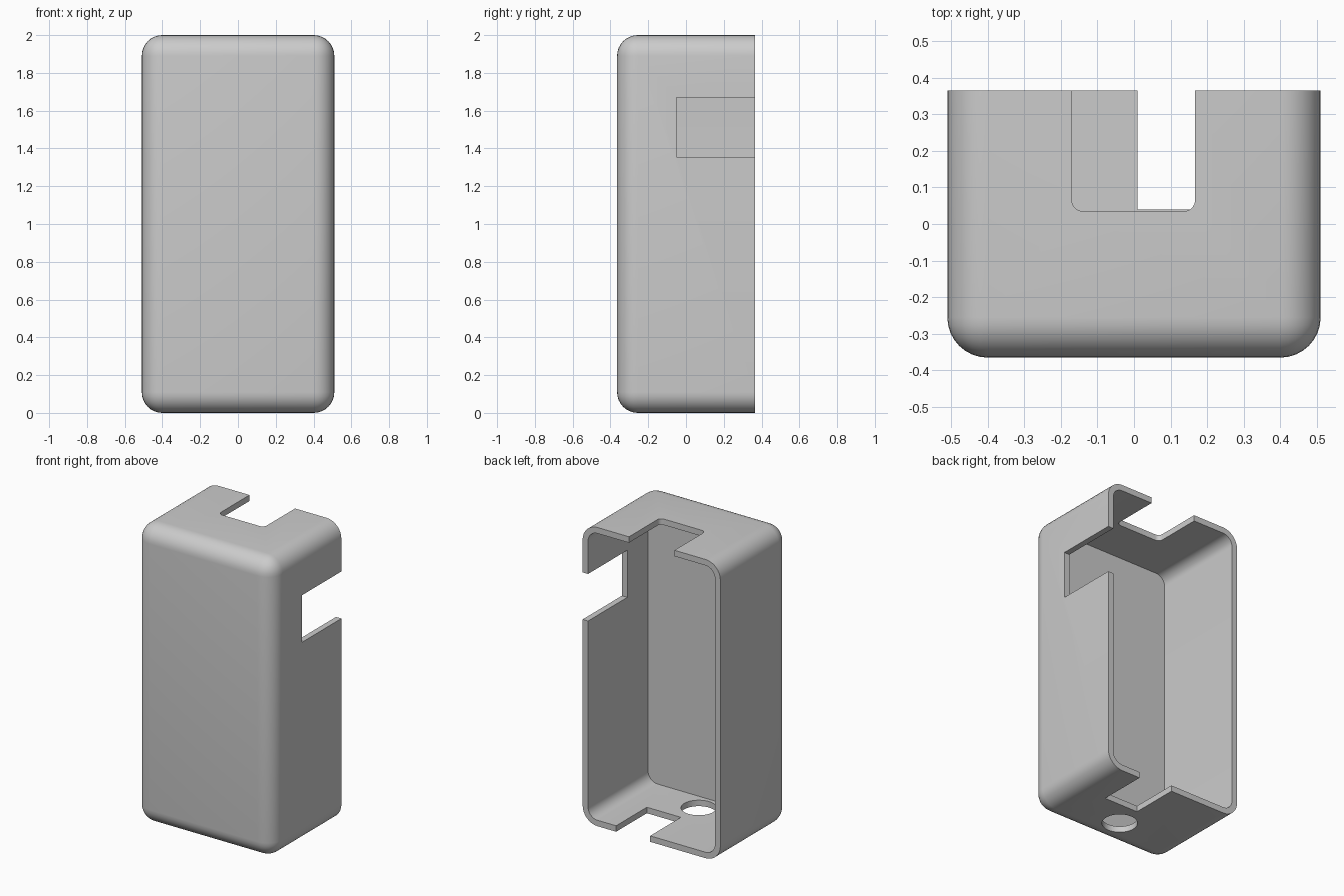
import bpy
import bmesh
from mathutils import Vector

if "Cube" in bpy.data.objects:
    bpy.data.objects.remove(bpy.data.objects["Cube"], do_unlink=True)

W, D, H = 0.51, 0.365, 2.0      # half width, half depth, height
WALL, FRONT = 0.04, 0.095       # side and front wall thickness
PAST = 0.2                      # how far cutters overshoot


def block(name, low, high, radius=0.0, pick=None, segments=8):
    """Box between two corners, with the edges chosen by pick rounded."""
    low, high = Vector(low), Vector(high)
    bm = bmesh.new()
    bmesh.ops.create_cube(bm, size=1)
    for v in bm.verts:
        v.co = (low + high) / 2 + v.co * (high - low)
    if pick:
        edges = [e for e in bm.edges if pick(e.verts[0].co, e.verts[1].co)]
        bmesh.ops.bevel(bm, geom=edges, offset=radius, segments=segments,
                        profile=0.5, affect='EDGES', clamp_overlap=True)
    bmesh.ops.recalc_face_normals(bm, faces=bm.faces)
    mesh = bpy.data.meshes.new(name)
    bm.to_mesh(mesh)
    bm.free()
    obj = bpy.data.objects.new(name, mesh)
    bpy.context.collection.objects.link(obj)
    return obj


# Outer shell: every edge rounded except around the open back
shell = block("shell", (-W, -D, 0), (W, D, H), 0.11,
              lambda a, b: min(a.y, b.y) < 0)

# Hollow: rounded only along the depth, square at the front panel
cavity = block("cavity_cutter", (-W + WALL, -D + FRONT, WALL),
               (W - WALL, D + PAST, H - WALL), 0.07,
               lambda a, b: abs(a.y - b.y) > 0.1)

# Slots open to the back, in the top, the left side and the bottom
top_slot = block("top_slot_cutter", (-0.17, 0.035, H - 0.1),
                 (0.167, D + PAST, H + PAST), 0.03,
                 lambda a, b: abs(a.z - b.z) > 0.1 and a.y < 0.1, 5)
side_slot = block("side_slot_cutter", (W - 0.1, -0.05, 1.355),
                  (W + PAST, D + PAST, 1.67))
bottom_slot = block("bottom_slot_cutter", (0.01, 0.04, -PAST),
                    (0.262, D + PAST, 0.1))

# Round hole in the bottom
bpy.ops.mesh.primitive_cylinder_add(vertices=48, radius=0.108, depth=0.3,
                                    location=(0, -0.135, -0.05))
hole = bpy.context.object
hole.name = "hole_cutter"

bpy.ops.object.select_all(action='DESELECT')
shell.select_set(True)
bpy.context.view_layer.objects.active = shell
for cutter in (cavity, top_slot, side_slot, bottom_slot, hole):
    cutter.hide_render = True
    mod = shell.modifiers.new(cutter.name, 'BOOLEAN')
    mod.operation = 'DIFFERENCE'
    mod.solver = 'EXACT'
    mod.object = cutter
    bpy.ops.object.modifier_apply(modifier=mod.name)
    bpy.data.objects.remove(cutter, do_unlink=True)

bpy.ops.object.shade_smooth_by_angle(angle=0.6)

# Single grey plastic
grey = bpy.data.materials.new("light_grey")
grey.use_nodes = True
colour = (0.6, 0.6, 0.6, 1)
grey.diffuse_color = colour
grey.node_tree.nodes["Principled BSDF"].inputs["Base Color"].default_value = colour
shell.data.materials.clear()
shell.data.materials.append(grey)
